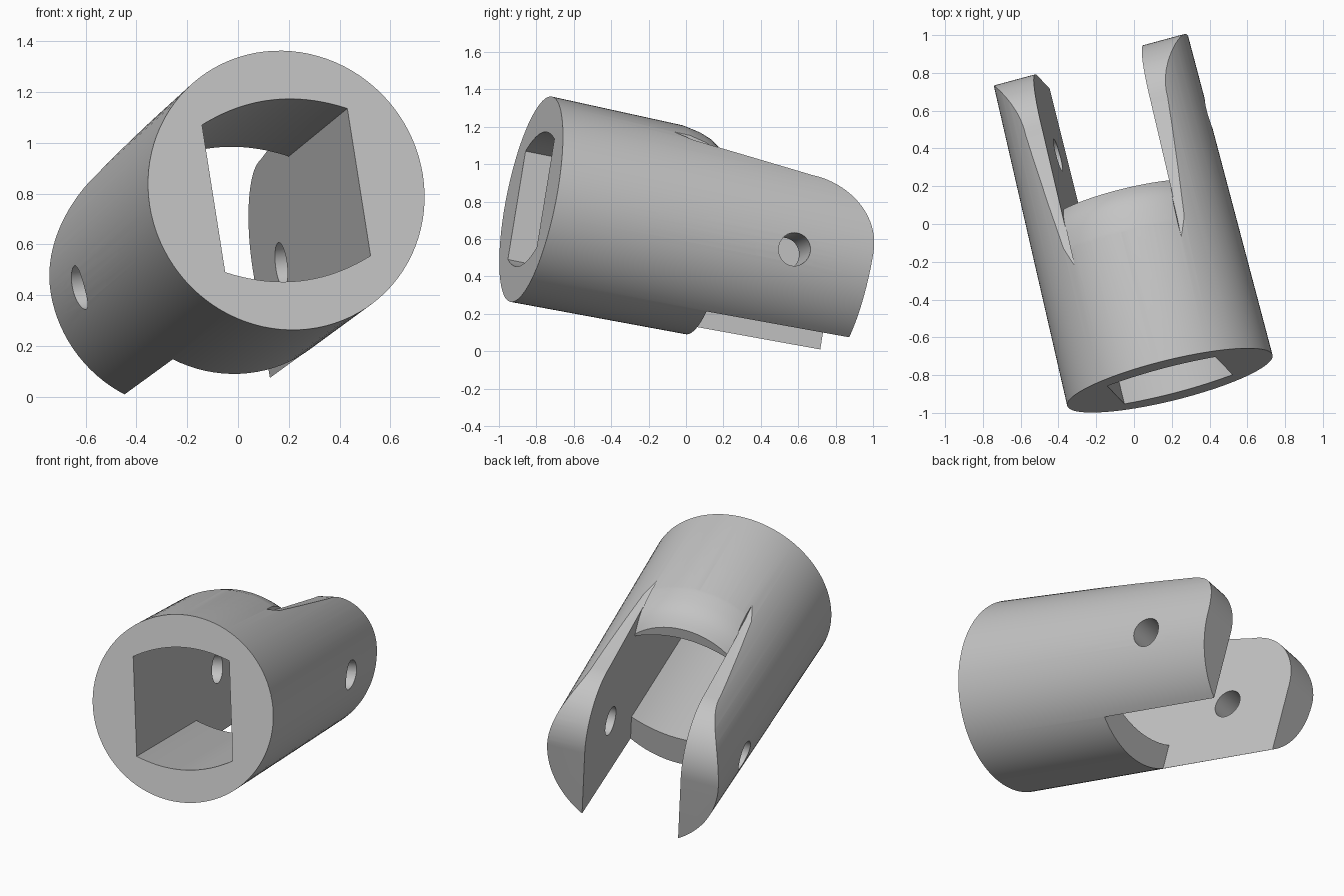
import bpy, bmesh
from math import sin, cos, pi, sqrt
from mathutils import Matrix, Vector

if "Cube" in bpy.data.objects:
    bpy.data.objects.remove(bpy.data.objects["Cube"], do_unlink=True)

# Local frame: x across the fork, y along the barrel, z towards the rounded top
LENGTH, BODY, SLOT = 1.777, 0.98, 0.298
R_FRONT, R_BACK = 0.56, 0.531


def loft(name, rings):
    """Closed solid through matching rings of points."""
    bm = bmesh.new()
    loops = [[bm.verts.new(p) for p in ring] for ring in rings]
    n = len(loops[0])
    for a, b in zip(loops, loops[1:]):
        for i in range(n):
            j = (i + 1) % n
            bm.faces.new((a[i], a[j], b[j], b[i]))
    bm.faces.new(loops[0])
    bm.faces.new(loops[-1])
    bmesh.ops.recalc_face_normals(bm, faces=bm.faces[:])
    mesh = bpy.data.meshes.new(name)
    bm.to_mesh(mesh)
    bm.free()
    obj = bpy.data.objects.new(name, mesh)
    bpy.context.collection.objects.link(obj)
    return obj


def circle(r, n):
    return [(r * cos(2 * pi * i / n), r * sin(2 * pi * i / n)) for i in range(n)]


def along_y(name, profile, y0, y1):
    return loft(name, [[(x, y, z) for x, z in profile] for y in (y0, y1)])


def along_x(name, profile, x0, x1):
    return loft(name, [[(x, y, z) for y, z in profile] for x in (x0, x1)])


# Slightly tapered barrel
fork = loft("fork_coupling", [[(x, y, z) for x, z in circle(r, 96)]
                              for y, r in ((0, R_FRONT), (LENGTH, R_BACK))])
cutters = []

# Socket: flat sides, bowed top and bottom
bow = [(SLOT * t / 10, 0.297 + 0.068 * (1 - (t / 10) ** 2)) for t in range(-10, 11)]
socket = bow + [(-x, -z) for x, z in bow]
cutters.append(along_y("socket_cutter", socket, -0.1, BODY + 0.03))

# Gap between the two prongs
gap = [(-SLOT, -1), (SLOT, -1), (SLOT, 1), (-SLOT, 1)]
cutters.append(along_y("gap_cutter", gap, BODY, 2))

# Domed shoulder over the top of the body
dome = [(0.66, 0.56), (0.75, 0.545), (0.83, 0.53), (0.89, 0.508),
        (0.93, 0.482), (0.96, 0.453), (1.0, 0.41)]
rings = []
for t in range(-12, 13):
    x = SLOT * t / 12
    low = [(x, y, sqrt(r * r - x * x)) for y, r in dome]
    rings.append(low + [(x, 1.0, 0.8), (x, 0.66, 0.8)])
cutters.append(loft("shoulder_cutter", rings))

# Sloped prong tops that roll over into the flat ends
arc = [(1.41 + 0.367 * sin(t * pi / 40), 0.367 * cos(t * pi / 40)) for t in range(21)]
top = [(0.6, 0.475), (0.75, 0.435)] + arc + [(1.9, 0), (1.9, 0.8), (0.6, 0.8)]
for side in (-1, 1):
    cutters.append(along_x("prong_top_cutter", top, side * 0.294, side * 0.8))

# Cross pin hole through both prongs
pin = [(1.345 + y, -0.068 + z) for y, z in circle(0.088, 40)]
cutters.append(along_x("pin_hole_cutter", pin, -0.8, 0.8))

for c in cutters:
    c.hide_render = True
    mod = fork.modifiers.new(c.name, 'BOOLEAN')
    mod.operation, mod.solver, mod.object = 'DIFFERENCE', 'EXACT', c

# Bake the cuts and drop the helpers
bpy.context.view_layer.update()
deps = bpy.context.evaluated_depsgraph_get()
baked = bpy.data.meshes.new_from_object(fork.evaluated_get(deps))
fork.modifiers.clear()
fork.data = baked
for c in cutters:
    bpy.data.objects.remove(c, do_unlink=True)

# Tilt into place
axis = Vector((-0.2353, 0.9527, -0.1925)).normalized()
across = Vector((0.96, 0.259, 0.109))
across = (across - axis * across.dot(axis)).normalized()
up = across.cross(axis)
pose = Matrix((across, axis, up)).transposed().to_4x4()
pose.translation = (0.19, -0.828, 0.8125)
baked.transform(pose)

# Plain grey finish
grey = bpy.data.materials.new("plain_grey")
grey.use_nodes = True
colour = (0.55, 0.55, 0.55, 1)
grey.diffuse_color = colour
grey.node_tree.nodes["Principled BSDF"].inputs["Base Color"].default_value = colour
baked.materials.clear()
baked.materials.append(grey)

bpy.ops.object.select_all(action='DESELECT')
fork.select_set(True)
bpy.context.view_layer.objects.active = fork
bpy.ops.object.shade_smooth_by_angle(angle=pi / 6)
